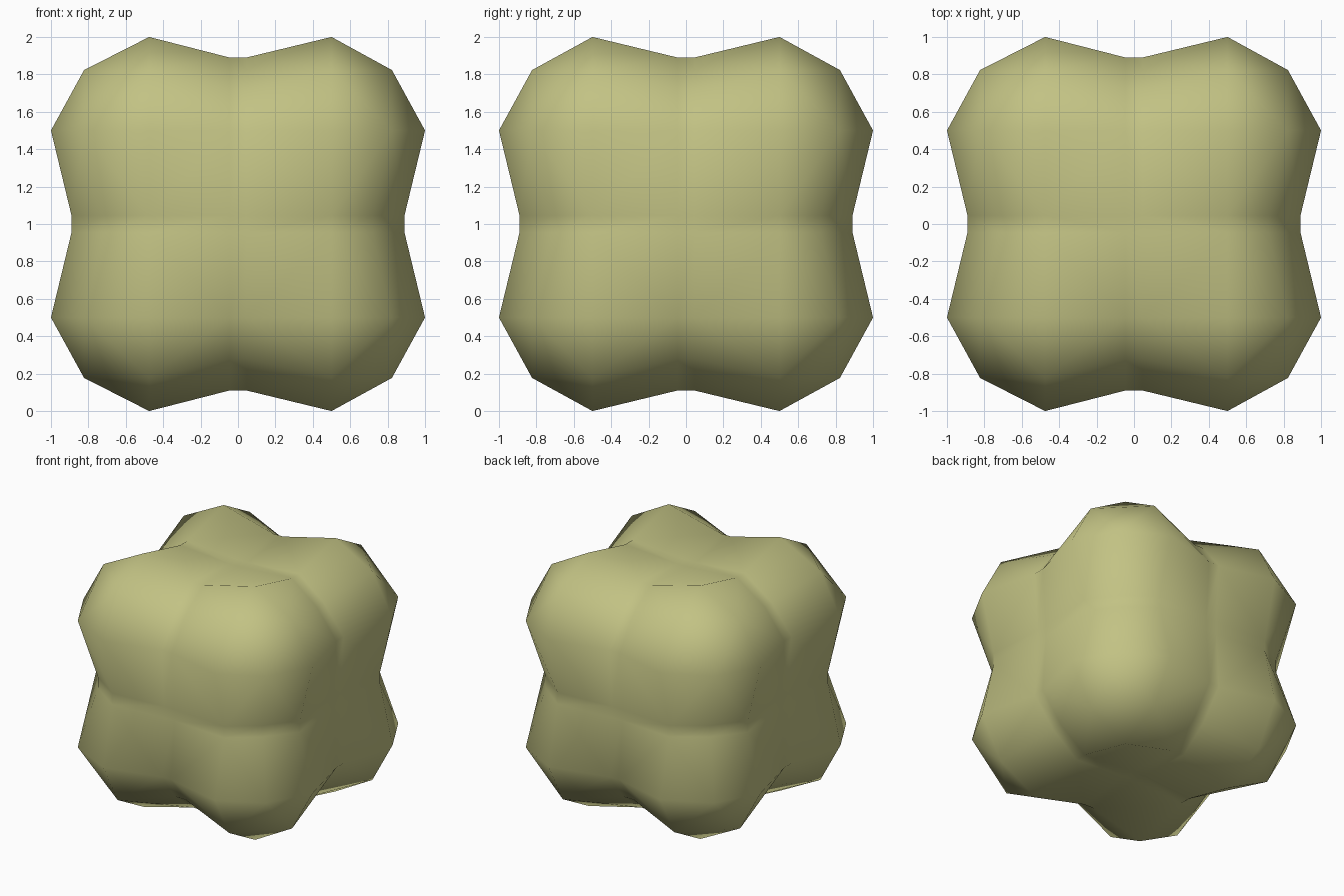
import bpy
import bmesh
from mathutils import Vector

default = bpy.data.objects.get("Cube")
if default:
    bpy.data.objects.remove(default, do_unlink=True)

# Colour
olive = bpy.data.materials.new("pale_olive")
colour = (0.54, 0.54, 0.23, 1.0)
olive.diffuse_color = colour
olive.use_nodes = True
olive.node_tree.nodes["Principled BSDF"].inputs["Base Color"].default_value = colour

LOBE, NECK = 0.5, 0.045
# Surface height, keyed by (number of outer axes, number of neck axes)
HEIGHT = {(1, 0): 1.0, (1, 1): 0.89, (1, 2): 0.86,
          (2, 0): 0.823, (2, 1): 0.72,
          (3, 0): 0.714}


def shape_point(co):
    """Move a point of the gridded cube onto the eight-lobed surface."""
    size = [abs(c) for c in co]
    outer = [s > 0.9 for s in size]
    neck = [s < 0.4 for s in size]
    height = HEIGHT[(sum(outer), sum(neck))]
    result = []
    for axis, c in enumerate(co):
        # The lobes on the right side peak slightly nearer the middle
        lobe = 0.475 if axis == 0 and c < 0 else LOBE
        value = height if outer[axis] else NECK if neck[axis] else lobe
        result.append(value if c > 0 else -value)
    return Vector(result)


# Lobed body: a cube cut into five strips each way, then shaped
bm = bmesh.new()
bmesh.ops.create_cube(bm, size=2)
bmesh.ops.subdivide_edges(bm, edges=bm.edges[:], cuts=4, use_grid_fill=True)
corners = [v for v in bm.verts if len(v.link_edges) == 3]
for v in bm.verts:
    v.co = shape_point(v.co) + Vector((0, 0, 1))

# Each outer corner becomes one flat triangle
corner_faces = [f for v in corners for f in v.link_faces]
bmesh.ops.triangulate(bm, faces=corner_faces, quad_method='LONG_EDGE')
bmesh.ops.dissolve_verts(bm, verts=corners)
bmesh.ops.triangulate(bm, faces=bm.faces[:], quad_method='SHORT_EDGE')
bmesh.ops.recalc_face_normals(bm, faces=bm.faces[:])
for f in bm.faces:
    f.smooth = True

mesh = bpy.data.meshes.new("lobed_body")
bm.to_mesh(mesh)
bm.free()
mesh.materials.append(olive)
body = bpy.data.objects.new("lobed_body", mesh)
bpy.context.scene.collection.objects.link(body)
